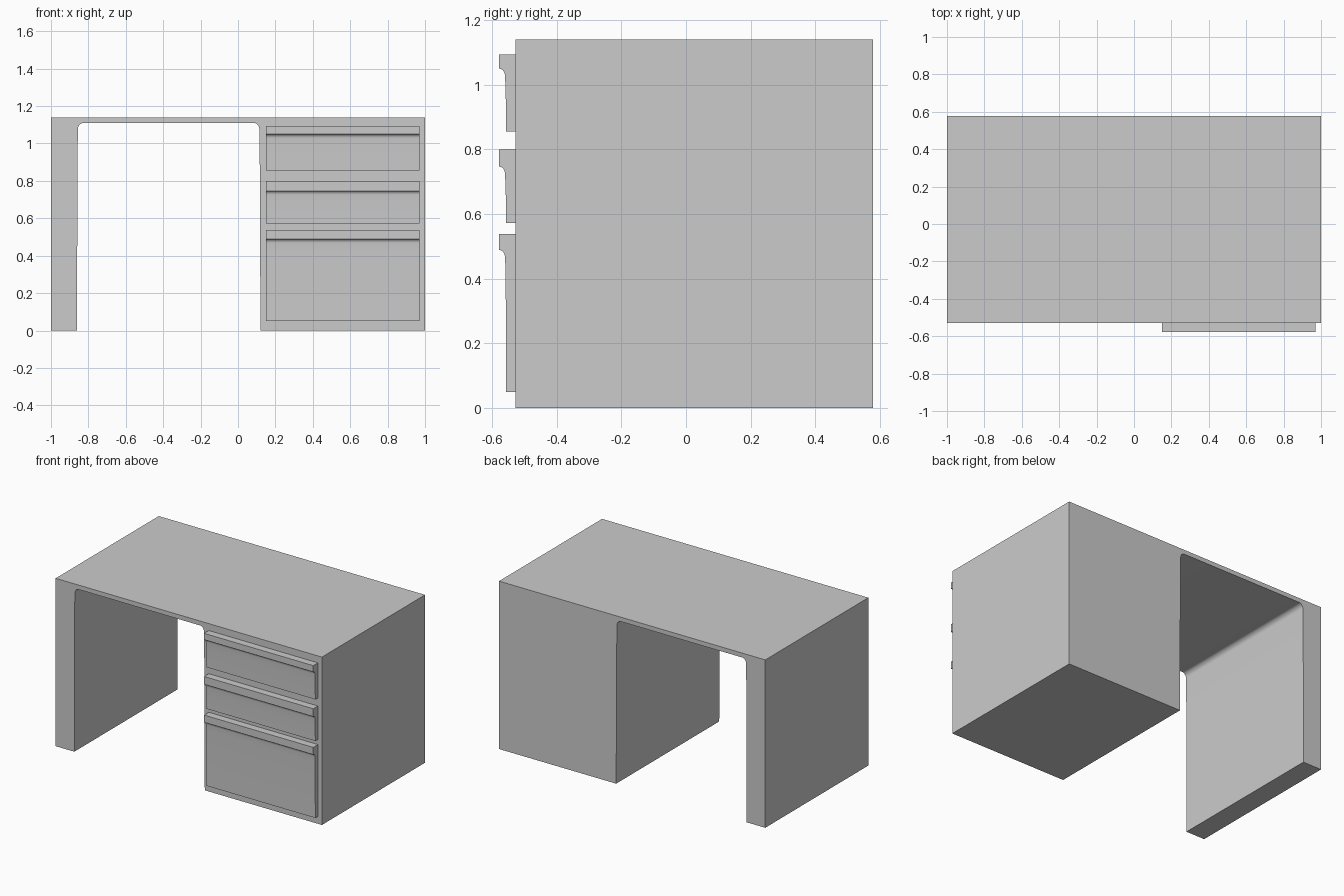
import bpy, bmesh, math

if "Cube" in bpy.data.objects:
    bpy.data.objects.remove(bpy.data.objects["Cube"])


def extrude_profile(name, points, offset):
    """Fill a closed outline and sweep it along offset."""
    bm = bmesh.new()
    face = bm.faces.new([bm.verts.new(p) for p in points])
    swept = bmesh.ops.extrude_face_region(bm, geom=[face])
    verts = [v for v in swept["geom"] if isinstance(v, bmesh.types.BMVert)]
    bmesh.ops.translate(bm, verts=verts, vec=offset)
    # the source face stays as the closing cap
    bmesh.ops.recalc_face_normals(bm, faces=bm.faces[:])
    mesh = bpy.data.meshes.new(name)
    bm.to_mesh(mesh)
    bm.free()
    obj = bpy.data.objects.new(name, mesh)
    bpy.context.collection.objects.link(obj)
    bpy.ops.object.select_all(action='DESELECT')
    obj.select_set(True)
    bpy.context.view_layer.objects.active = obj
    bpy.ops.object.shade_smooth_by_angle(angle=math.radians(30))
    return obj


def arc(cx, cy, rx, ry, start, end, steps=8):
    angles = [math.radians(start + (end - start) * i / steps) for i in range(steps + 1)]
    return [(cx + rx * math.cos(a), cy + ry * math.sin(a)) for a in angles]


FRONT, BACK, LIP = -0.528, 0.578, -0.578

# Desk body: top, side panel and drawer cabinet around a rounded kneehole
outline = [(-1, 0), (-1, 1.14), (1, 1.14), (1, 0), (0.12, 0), (0.117, 0.83)]
outline += arc(0.084, 1.076, 0.03, 0.034, 0, 90)
outline += arc(-0.826, 1.076, 0.03, 0.034, 90, 180)
outline += [(-0.859, 0.83), (-0.86, 0)]
extrude_profile("desk_body", [(x, FRONT, z) for x, z in outline],
                (0, BACK - FRONT, 0))

# Drawer fronts: each has a projecting pull lip with a scooped underside
drawers = [("top_drawer", 0.855, 1.05, 1.093),
           ("middle_drawer", 0.573, 0.747, 0.80),
           ("bottom_drawer", 0.05, 0.489, 0.538)]
for name, bottom, lip_bottom, top in drawers:
    side = [(FRONT, bottom), (FRONT, top), (LIP, top), (LIP, lip_bottom)]
    side += arc(LIP, lip_bottom - 0.022, 0.018, 0.022, 80, 0, 7)
    side += [(-0.558, lip_bottom - 0.06), (-0.556, bottom)]
    extrude_profile(name, [(0.15, y, z) for y, z in side], (0.82, 0, 0))
